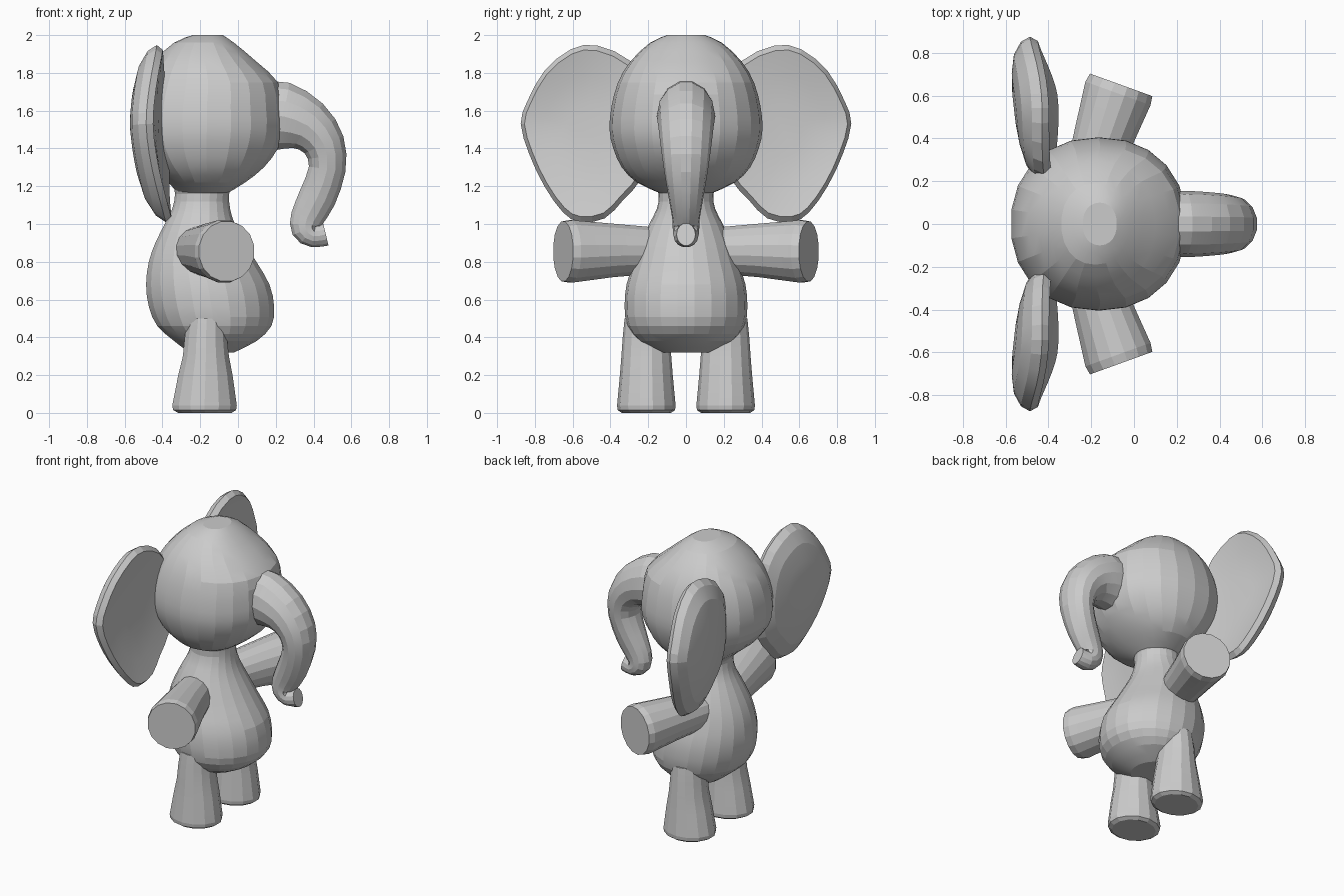
import bpy, bmesh
from math import cos, sin, pi, copysign
from mathutils import Vector

cube = bpy.data.objects.get("Cube")
if cube:
    bpy.data.objects.remove(cube, do_unlink=True)

grey = bpy.data.materials.new("plain_grey")
grey.use_nodes = True
colour = (0.6, 0.6, 0.6, 1)
grey.diffuse_color = colour
grey.node_tree.nodes["Principled BSDF"].inputs["Base Color"].default_value = colour


def refine(points, closed=False):
    """Add a smoothly interpolated point between each neighbouring pair."""
    n = len(points)
    result = []
    for i in range(n):
        result.append(points[i])
        if closed or i < n - 1:
            ids = [(i + k) % n if closed else min(max(i + k, 0), n - 1) for k in (-1, 0, 1, 2)]
            result.append(tuple((9 * (b + c) - a - d) / 16
                                for a, b, c, d in zip(*(points[k] for k in ids))))
    return result


def loft(name, rings, paired=False):
    """Skin a list of point rings, close both ends, optionally mirror across y."""
    bm = bmesh.new()
    rows = [[bm.verts.new(p) for p in ring] for ring in rings]
    n = len(rows[0])
    for a, b in zip(rows, rows[1:]):
        for i in range(n):
            j = (i + 1) % n
            bm.faces.new((a[i], a[j], b[j], b[i]))
    bm.faces.new(rows[0][::-1])
    bm.faces.new(rows[-1])
    bmesh.ops.recalc_face_normals(bm, faces=bm.faces)
    mesh = bpy.data.meshes.new(name)
    bm.to_mesh(mesh)
    bm.free()
    mesh.materials.append(grey)
    obj = bpy.data.objects.new(name, mesh)
    bpy.context.collection.objects.link(obj)
    if paired:
        mirror = obj.modifiers.new("mirror", 'MIRROR')
        mirror.use_axis = (False, True, False)
    bpy.context.view_layer.objects.active = obj
    obj.select_set(True)
    bpy.ops.object.shade_smooth_by_angle(angle=0.2)
    obj.select_set(False)


def oval(centre, u, v, sides, power=1):
    """Ring of points; a power below one squares the oval slightly."""
    c, u, v = Vector(centre), Vector(u), Vector(v)
    ring = []
    for i in range(sides):
        a = 2 * pi * (i + .5) / sides
        ring.append(c + u * copysign(abs(cos(a)) ** power, cos(a))
                    + v * copysign(abs(sin(a)) ** power, sin(a)))
    return ring


def stack(levels, sides=22, y=0, power=1):
    """Horizontal ovals from (height, back x, front x, half width)."""
    return [oval(((a + b) / 2, y, z), ((b - a) / 2, 0, 0), (0, w, 0), sides, power)
            for z, a, b, w in levels]


# Head, fuller at the brow and tapering into the neck
loft("head", stack(refine([
    (2.0, -.24, -.08, .10), (1.96, -.34, -.02, .19), (1.86, -.45, .10, .295),
    (1.75, -.53, .215, .36), (1.62, -.57, .24, .395), (1.5, -.575, .245, .405),
    (1.4, -.55, .215, .385), (1.3, -.47, .14, .34), (1.22, -.37, .04, .26),
    (1.16, -.32, -.06, .13)]), power=.92))

# Body and neck
loft("body", stack(refine([
    (1.24, -.35, -.02, .19), (1.16, -.335, -.045, .145), (1.08, -.35, -.04, .155),
    (1.0, -.39, -.015, .195), (.9, -.44, .04, .24), (.8, -.475, .1, .275),
    (.68, -.49, .17, .315), (.56, -.475, .195, .325), (.46, -.43, .18, .31),
    (.38, -.34, .1, .25), (.32, -.26, -.02, .14)])))

# Legs
loft("legs", stack([
    (.5, -.27, -.06, .115), (.4, -.285, -.055, .125), (.3, -.295, -.045, .132),
    (.2, -.32, -.025, .14), (.04, -.352, -.002, .155), (.015, -.348, -.006, .152),
    (0, -.32, -.03, .13)], sides=14, y=.21), paired=True)

# Arms, swung slightly forward
side = Vector((.94, -.34, 0))
arm = [(-.22, .15, .86, .12), (-.145, .40, .86, .142), (-.075, .61, .855, .165), (-.06, .65, .855, .158)]
loft("arms", [oval((x, y, z), side * r, (0, 0, r * 1.02), 16) for x, y, z, r in arm], paired=True)

# Trunk: centre line with in-plane radius and half width
path = refine([(.15, 1.57, .185, .15), (.24, 1.57, .185, .155), (.37, 1.52, .145, .147),
               (.455, 1.42, .115, .135), (.472, 1.29, .1, .117), (.42, 1.14, .102, .092),
               (.365, 1.03, .09, .073), (.36, .97, .078, .07), (.4, .935, .06, .065),
               (.465, .945, .062, .05)])
rings = []
for i, (x, z, r, w) in enumerate(path):
    before, after = path[max(i - 1, 0)], path[min(i + 1, len(path) - 1)]
    t = Vector((after[0] - before[0], 0, after[1] - before[1])).normalized()
    rings.append(oval((x, 0, z), (-t.z * r, 0, t.x * r), (0, w, 0), 14))
loft("trunk", rings)

# Ears: nearly flat front, soft rim, domed back
outline = refine([(.2, 1.7), (.29, 1.86), (.47, 1.945), (.61, 1.925), (.75, 1.81), (.84, 1.65),
                  (.875, 1.53), (.83, 1.37), (.75, 1.2), (.65, 1.06), (.56, 1.01), (.43, 1.03),
                  (.33, 1.13), (.23, 1.25), (.18, 1.45)], closed=True)


def ear_ring(scale, depth):
    ring = []
    for y, z in outline:
        y, z = .54 + (y - .54) * scale, 1.5 + (z - 1.5) * scale
        sweep = .08 * (1 - ((z - 1.48) / .48) ** 2) * (y - .2) / .67
        ring.append((-.37 - sweep - .05 * (z - 1.5) - depth, y, z))
    return ring


loft("ears", [ear_ring(s, d) for s, d in
              ((.3, .02), (.65, .015), (.94, 0), (1, .035), (.93, .08), (.75, .12), (.5, .14), (.25, .148))],
     paired=True)
